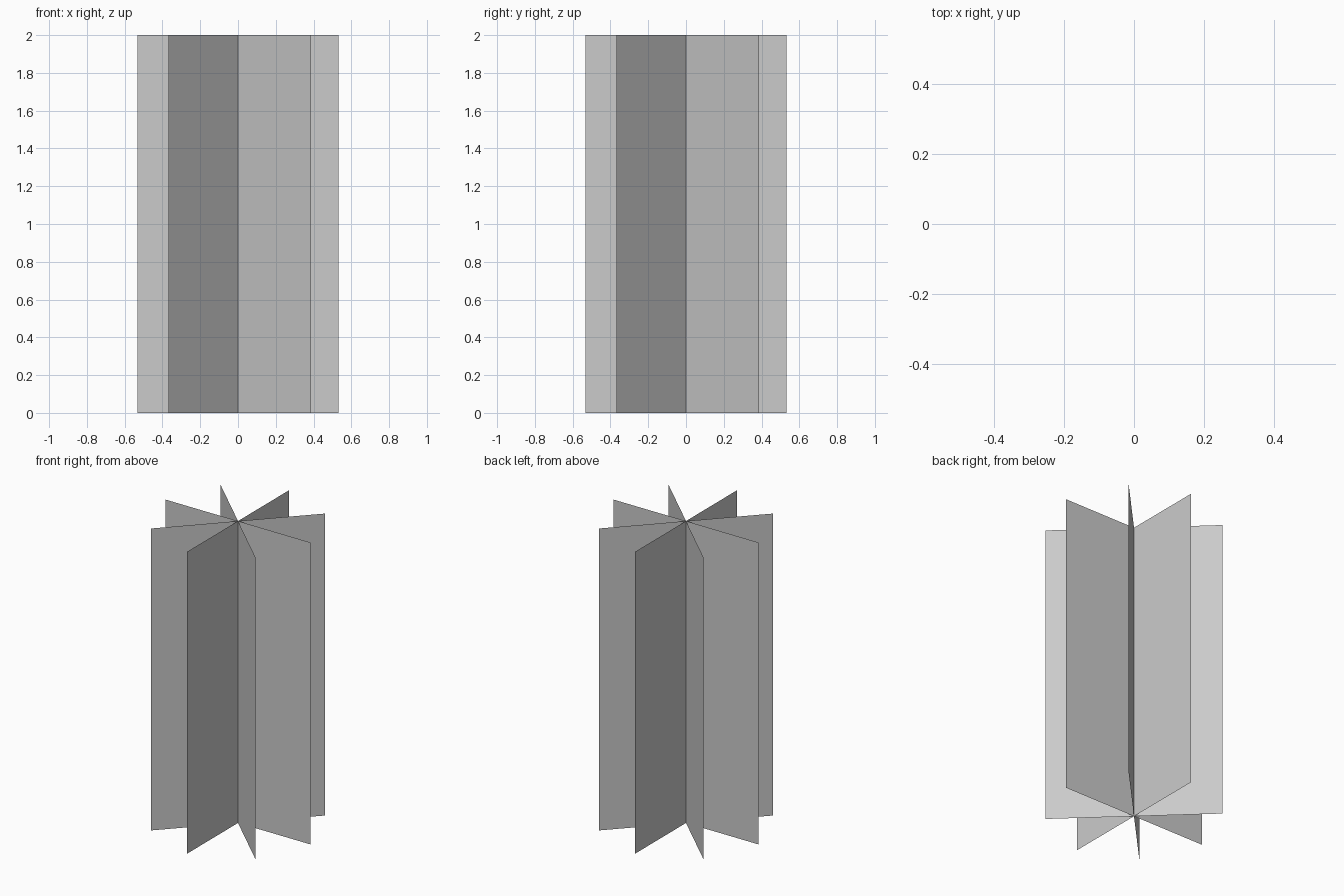
import bpy
from math import cos, sin, radians

if "Cube" in bpy.data.objects:
    bpy.data.objects.remove(bpy.data.objects["Cube"])

HALF_WIDTH = 0.533
HEIGHT = 2.0


def upright_card(name, angle):
    # zero-thickness rectangle standing on the ground, turned about the z axis
    x, y = HALF_WIDTH * cos(radians(angle)), HALF_WIDTH * sin(radians(angle))
    mesh = bpy.data.meshes.new(name)
    mesh.from_pydata([(-x, -y, 0), (x, y, 0), (x, y, HEIGHT), (-x, -y, HEIGHT)],
                     [], [(0, 1, 2, 3)])
    obj = bpy.data.objects.new(name, mesh)
    bpy.context.collection.objects.link(obj)


# two perpendicular pairs of crossed cards, the second pair slightly off the diagonal
for pair, start in (("straight", 0), ("diagonal", 46.5)):
    for i in range(2):
        upright_card(f"{pair}_card_{i + 1}", start + 90 * i)
